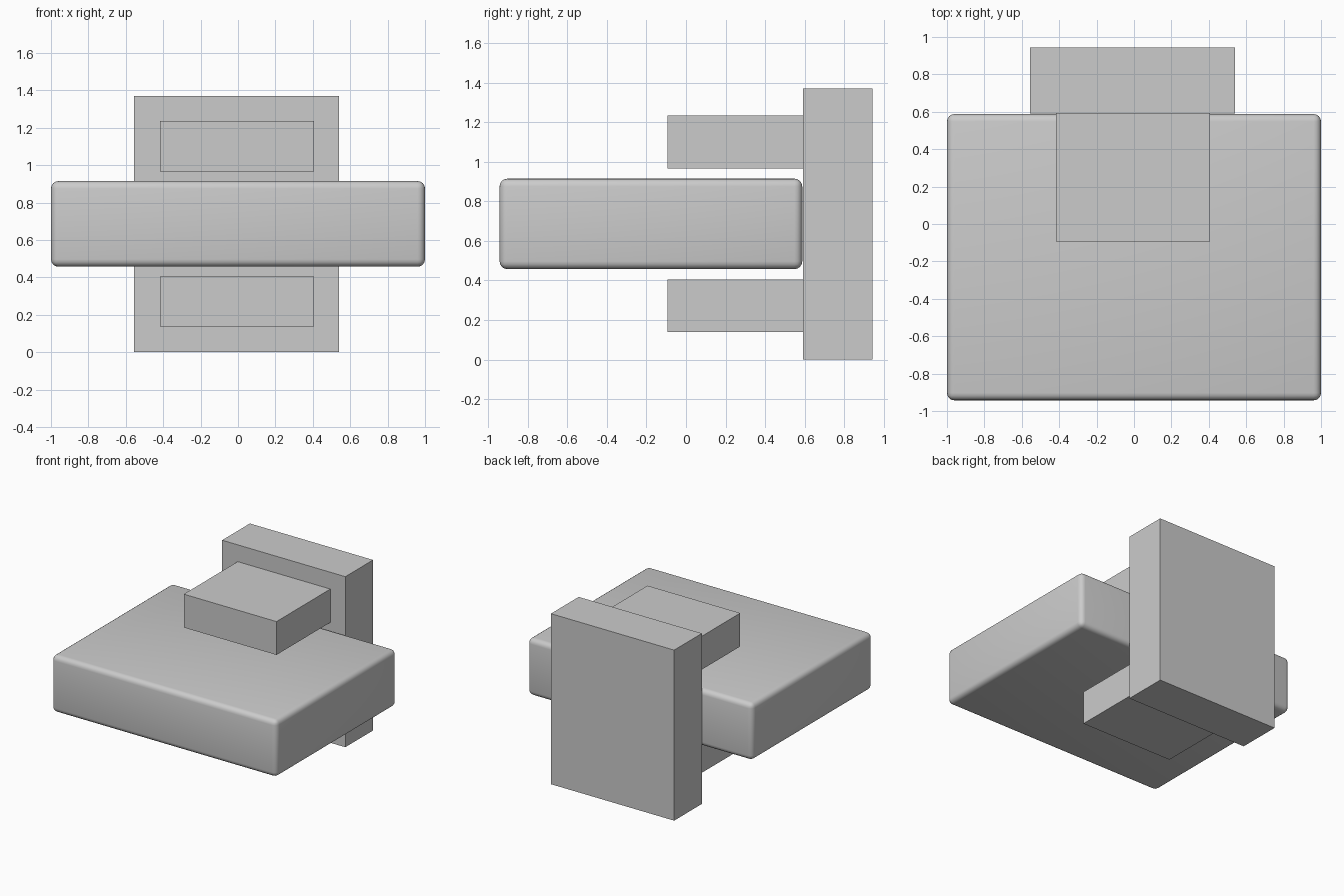
import bpy

if "Cube" in bpy.data.objects:
    bpy.data.objects.remove(bpy.data.objects["Cube"])


def box(name, lo, hi):
    """Axis-aligned box between two corners."""
    bpy.ops.mesh.primitive_cube_add(
        size=1, location=[(a + b) / 2 for a, b in zip(lo, hi)])
    ob = bpy.context.object
    ob.name = name
    ob.scale = [b - a for a, b in zip(lo, hi)]
    bpy.ops.object.transform_apply(location=False, rotation=False, scale=True)
    return ob


# Main slab with rounded edges
slab = box("main_slab", (-1, -0.943, 0.457), (1, 0.588, 0.915))
bevel = slab.modifiers.new("rounded_edges", 'BEVEL')
bevel.width = 0.04
bevel.segments = 4
bpy.ops.object.modifier_apply(modifier=bevel.name)
bpy.ops.object.shade_smooth_by_angle()

# Upright plate behind the slab
box("back_plate", (-0.555, 0.591, 0), (0.54, 0.943, 1.37))

# Matching arms above and below the slab
for name, z0, z1 in (("upper_arm", 0.967, 1.235), ("lower_arm", 0.138, 0.406)):
    box(name, (-0.417, -0.093, z0), (0.407, 0.591, z1))
